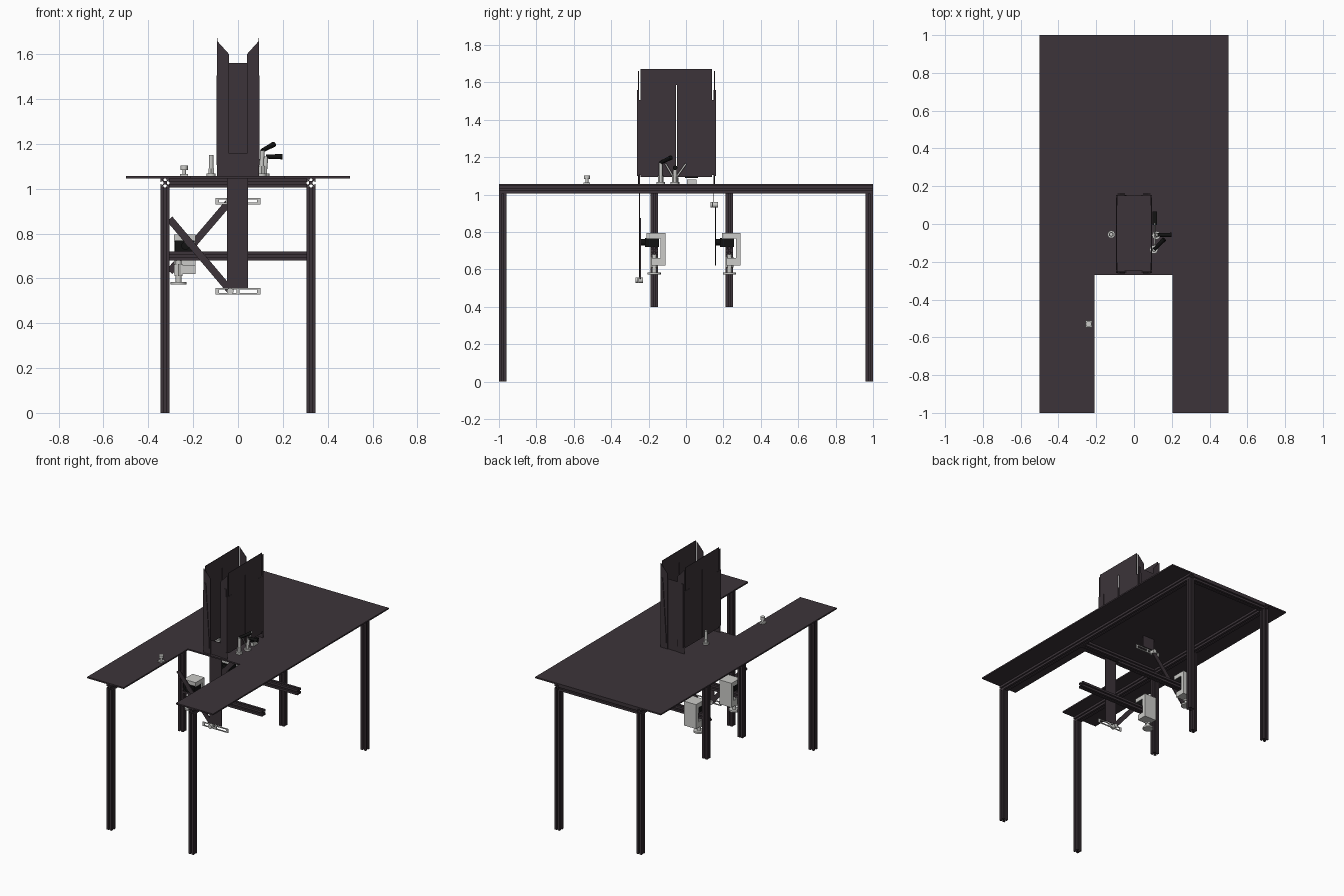
import bpy, bmesh, math
from mathutils import Vector, Matrix

cube = bpy.data.objects.get("Cube")
if cube:
    bpy.data.objects.remove(cube, do_unlink=True)


def material(name, rgb):
    m = bpy.data.materials.new(name)
    m.use_nodes = True
    m.diffuse_color = (*rgb, 1)
    m.node_tree.nodes["Principled BSDF"].inputs["Base Color"].default_value = (*rgb, 1)
    return m


DARK = material("dark plum", (0.045, 0.034, 0.041))
BLACK = material("black grip", (0.006, 0.006, 0.006))
STEEL = material("light steel", (0.6, 0.6, 0.58))


def finish(name, bm, mat):
    bmesh.ops.recalc_face_normals(bm, faces=bm.faces)
    me = bpy.data.meshes.new(name)
    bm.to_mesh(me)
    bm.free()
    me.materials.append(mat)
    ob = bpy.data.objects.new(name, me)
    bpy.context.scene.collection.objects.link(ob)
    return ob


def box(name, x, y, z, mat=DARK):
    """Box from a (low, high) range on each axis."""
    bm = bmesh.new()
    lo, hi = Vector((x[0], y[0], z[0])), Vector((x[1], y[1], z[1]))
    bmesh.ops.create_cube(bm, size=1, matrix=Matrix.Translation((lo + hi) / 2)
                          @ Matrix.Diagonal((*(hi - lo), 1)))
    return finish(name, bm, mat)


def prism(name, points, start, span, mat=DARK):
    """Flat outline of 3D points, moved by start and extruded along span."""
    bm = bmesh.new()
    face = bm.faces.new([bm.verts.new(Vector(p) + Vector(start)) for p in points])
    ext = bmesh.ops.extrude_face_region(bm, geom=[face])
    verts = [v for v in ext["geom"] if isinstance(v, bmesh.types.BMVert)]
    bmesh.ops.translate(bm, verts=verts, vec=span)
    return finish(name, bm, mat)


def rod(name, a, b, radius, mat=STEEL, sides=16, end_radius=None):
    a, b = Vector(a), Vector(b)
    bm = bmesh.new()
    turn = (b - a).to_track_quat("Z", "Y").to_matrix().to_4x4()
    bmesh.ops.create_cone(bm, cap_ends=True, segments=sides, radius1=radius,
                          radius2=end_radius or radius, depth=(b - a).length,
                          matrix=Matrix.Translation((a + b) / 2) @ turn)
    for f in bm.faces:
        f.smooth = len(f.verts) == 4
    for e in bm.edges:
        e.smooth = e.calc_face_angle(0) < 0.7
    return finish(name, bm, mat)


# Slotted beam cross-section: one corner repeated four times
CORNER = [(.2, .38), (.57, .78), (.2, .78), (.2, 1), (1, 1), (1, .2), (.78, .2), (.78, .57), (.38, .2)]


def beam(name, a, b, half=0.02):
    a, b = Vector(a), Vector(b)
    axis = (b - a).normalized()
    u = Vector((0, 1, 0)) if abs(axis.x) > .5 else Vector((1, 0, 0))
    v = axis.cross(u)
    outline = []
    for k in range(4):
        c, s = round(math.cos(-k * math.pi / 2)), round(math.sin(-k * math.pi / 2))
        outline += [(u * (p * c - q * s) + v * (p * s + q * c)) * half for p, q in CORNER]
    return prism(name, outline, a, b - a)


# Table top with a front notch
TOP = 1.056
top_outline = [(-.5, -1), (-.21, -1), (-.21, -.27), (.205, -.27), (.205, -1), (.5, -1), (.5, 1), (-.5, 1)]
prism("table_top", [(x, y, 0) for x, y in top_outline], (0, 0, 1.046), (0, 0, .01))

# Frame: legs, side rails and cross rails
RAIL, LEG = 1.026, 0.325
for sx, side in ((-1, "right"), (1, "left")):
    beam(f"{side}_rail", (sx * LEG, -1, RAIL), (sx * LEG, 1, RAIL))
    for y, end in ((-.98, "front"), (.98, "back")):
        beam(f"{end}_{side}_leg", (sx * LEG, y, 0), (sx * LEG, y, 1.006))
for y, end in ((-.17, "middle"), (.98, "back")):
    beam(f"{end}_cross_rail", (-.305, y, RAIL), (.305, y, RAIL))


# Lift station: hanging post, arm beam, clamp, swing bar, bracket and sliding plate
def lift_station(tag, y, bar_low, bar_high, bracket_z, plate_y, pivot):
    beam(f"{tag}_post", (-LEG, y, .4), (-LEG, y, 1.006))
    beam(f"{tag}_arm", (-.305, y, .7), (.325, y, .7))
    # C-shaped clamp gripping the arm
    c = [(-.04, .795), (.06, .795), (.06, .62), (-.015, .62), (-.015, .66),
         (.035, .66), (.035, .765), (-.04, .765)]
    prism(f"{tag}_clamp", [(0, p, q) for p, q in c], (-.285, y, 0), (.095, 0, 0), STEEL)
    rod(f"{tag}_clamp_screw", (-.265, y, .575), (-.265, y, .68), .013)
    rod(f"{tag}_clamp_nut", (-.265, y, .61), (-.265, y, .665), .021, sides=6)
    rod(f"{tag}_clamp_foot", (-.265, y, .572), (-.265, y, .584), .035)
    box(f"{tag}_clamp_block", (-.28, -.195), (y - .05, y + .025), (.72, .768), BLACK)
    rod(f"{tag}_pivot", (-.235, y - .075, .745), (-.235, y - .045, .745), .018, BLACK)
    # Swing bar
    a, b = Vector((bar_low[0], 0, bar_low[1])), Vector((bar_high[0], 0, bar_high[1]))
    n = (b - a).cross(Vector((0, 1, 0))).normalized() * .016
    prism(f"{tag}_swing_bar", [a + n, b + n, b - n, a - n], (0, y - .078, 0), (0, .007, 0))
    # Slotted bracket
    z, by = bracket_z, (plate_y - .008, plate_y - .002)
    for dz in (-.011, .011):
        box(f"{tag}_bracket_bar", (-.1, .1), by, (z + dz - .0035, z + dz + .0035), STEEL)
    for x in (-.0925, 0, .0925):
        box(f"{tag}_bracket_link", (x - .0075, x + .0075), by, (z - .0145, z + .0145), STEEL)
    rod(f"{tag}_bracket_pin", (pivot, y - .1, z), (pivot, y - .06, z), .015)
    # Sliding end plate of the chute
    box(f"{tag}_slide_plate", (-.05, .045), (plate_y, plate_y + .003), (z + .015, z + .615))


lift_station("front", -.17, (-.03, .54), (-.305, .865), .542, -.25, -.035)
lift_station("rear", .232, (-.305, .63), (-.04, .94), .945, .147, -.04)

# Chute side walls: slotted sheet, sloping end flanges, tilted liner and corner guides
for sx, side in ((-1, "right"), (1, "left")):
    def wall(part, y, z):
        box(f"{side}_wall_{part}", sorted((sx * .0905, sx * .0945)), y, z)
    wall("front", (-.243, -.054), (1.095, 1.672))
    wall("rear", (-.047, .14), (1.095, 1.672))
    wall("upper", (-.054, -.047), (1.585, 1.672))
    for y, end in ((-.256, "front"), (.15, "rear")):
        flange = [(sx * .094, 0, TOP), (sx * .04, 0, TOP), (sx * .04, 0, 1.6), (sx * .094, 0, 1.66)]
        prism(f"{side}_{end}_flange", flange, (0, y, 0), (0, .004, 0))
        inward = 1 if end == "front" else -1
        box(f"{side}_{end}_guide", sorted((sx * .088, sx * .096)),
            sorted((y - inward * .004, y + inward * .052)), (1.105, 1.505))
        lip = [(sx * .088, 0, 1.1), (sx * .047, 0, 1.1), (sx * .047, 0, 1.15),
               (sx * .074, 0, 1.56), (sx * .088, 0, 1.56)]
        prism(f"{side}_{end}_lip", lip, (0, y - inward * .006, 0), (0, .005, 0))

# Tall stop post beside the chute
rod("stop_base", (-.12, -.055, TOP), (-.12, -.055, TOP + .012), .02)
rod("stop_collar", (-.12, -.055, TOP), (-.12, -.055, TOP + .035), .014, sides=6)
rod("stop_post", (-.12, -.055, TOP), (-.12, -.055, 1.15), .01)

# Small knob on the front right of the top
box("knob_base", (-.258, -.222), (-.548, -.512), (TOP, TOP + .009), STEEL)
rod("knob_stem", (-.24, -.53, TOP), (-.24, -.53, 1.09), .008)
rod("knob_head", (-.24, -.53, 1.083), (-.24, -.53, 1.103), .016, sides=12)

# Toggle levers with black grips
for tag, foot, head, tip in (
        ("near", (.105, -.135), (.108, -.135, 1.17), (.16, -.08, 1.198)),
        ("far", (.118, -.06), (.125, -.058, 1.143), (.198, -.058, 1.143))):
    x, y = foot
    rod(f"{tag}_lever_base", (x, y, TOP), (x, y, TOP + .012), .022)
    rod(f"{tag}_lever_collar", (x, y, TOP), (x, y, TOP + .045), .014, sides=6)
    rod(f"{tag}_lever_stem", (x, y, TOP), head, .01)
    rod(f"{tag}_lever_grip", head, tip, .009, BLACK, end_radius=.012)
for dy in (-.05, .06):
    rod("far_lever_link", (.11, -.06, 1.08), (.11, -.06 + dy, 1.165), .005)

# Latch plate beside the levers
box("latch_foot", (.098, .12), (.005, .055), (TOP, 1.08), STEEL)
box("latch_cap", (.098, .122), (-.005, .065), (1.088, 1.097), BLACK)
